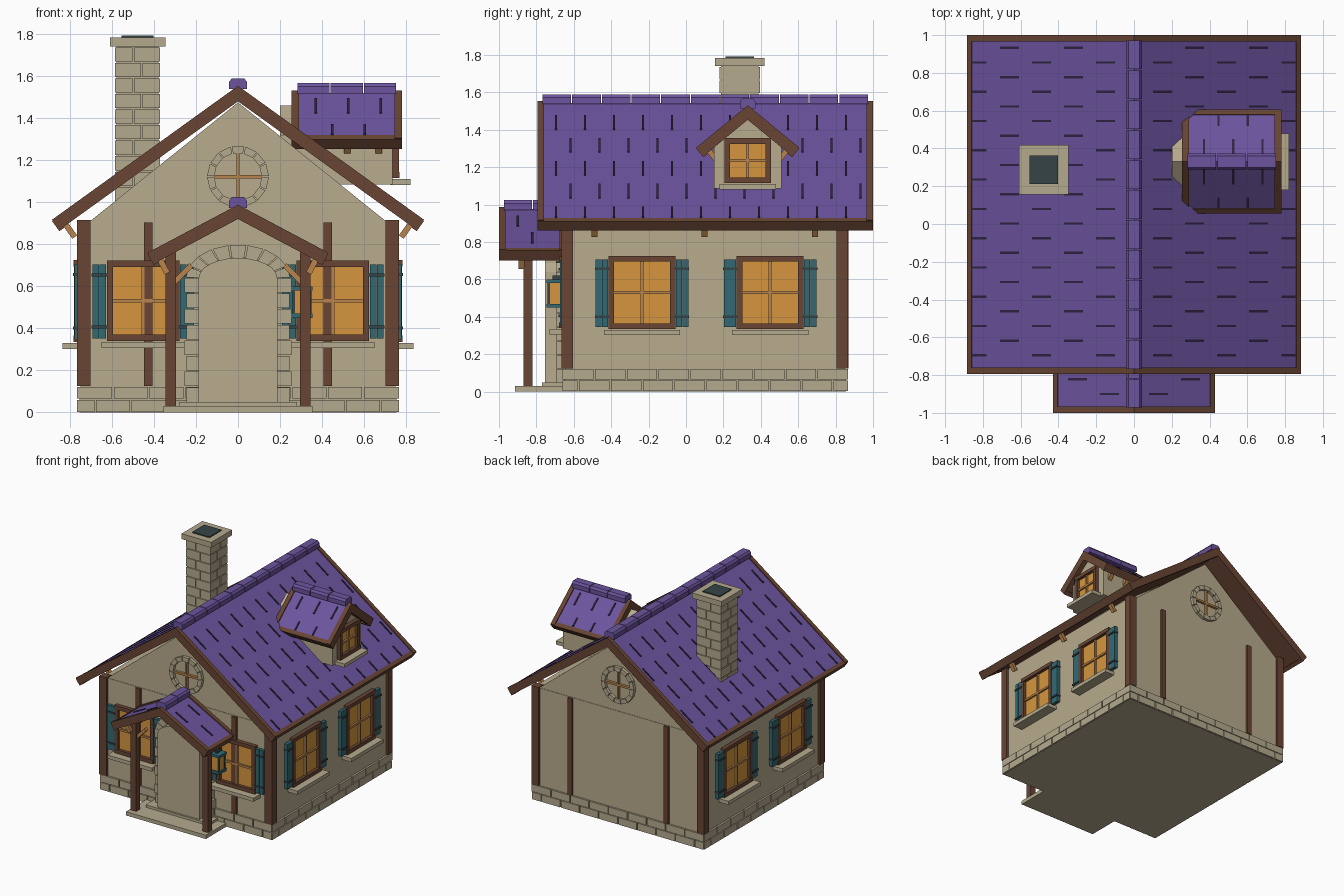
import bpy, bmesh, math
from mathutils import Matrix, Vector

if "Cube" in bpy.data.objects:
    bpy.data.objects.remove(bpy.data.objects["Cube"])

COLS = {"plaster": (184, 171, 141), "stone": (181, 170, 142), "purple_tile": (108, 84, 158),
        "tile_gap": (46, 36, 66), "dark_wood": (104, 69, 51), "light_wood": (184, 132, 76),
        "amber_glass": (214, 150, 62), "teal_paint": (50, 106, 116), "soot": (54, 68, 70)}
lin = lambda c: ((c / 255 + 0.055) / 1.055) ** 2.4
NAMES = list(COLS)
MATS = []
for n, c in COLS.items():
    m = bpy.data.materials.new(n)
    m.diffuse_color = (*[lin(v) for v in c], 1)
    m.use_nodes = True
    m.node_tree.nodes["Principled BSDF"].inputs["Base Color"].default_value = m.diffuse_color
    MATS.append(m)
ID = Matrix.Identity(4)


class Part:
    """Collects solids into one named object."""
    def __init__(self, name):
        self.name, self.bm = name, bmesh.new()

    def prism(self, pts, y0, y1, mat, M=ID, under=None):
        a = [self.bm.verts.new(M @ Vector((x, y0, z))) for x, z in pts]
        b = [self.bm.verts.new(M @ Vector((x, y1, z))) for x, z in pts]
        n = len(pts)
        faces = [self.bm.faces.new(a), self.bm.faces.new(b[::-1])]
        faces += [self.bm.faces.new((a[i], b[i], b[(i + 1) % n], a[(i + 1) % n])) for i in range(n)]
        bmesh.ops.recalc_face_normals(self.bm, faces=faces)
        for f in faces:
            f.normal_update()
            f.material_index = NAMES.index(under if under and f.normal.z < -0.1 else mat)

    def box(self, x0, x1, y0, y1, z0, z1, mat, M=ID):
        self.prism([(x0, z0), (x1, z0), (x1, z1), (x0, z1)], y0, y1, mat, M)

    def done(self):
        me = bpy.data.meshes.new(self.name)
        for m in MATS:
            me.materials.append(m)
        self.bm.to_mesh(me)
        self.bm.free()
        bpy.context.collection.objects.link(bpy.data.objects.new(self.name, me))


def place(x, y, z, deg=0):
    return Matrix.Translation((x, y, z)) @ Matrix.Rotation(math.radians(deg), 4, 'Z')


def gable_roof(name, half, y0, y1, peak, slope, first, tails, M=ID):
    ang = math.atan(slope)
    sn, cs = math.sin(ang), math.cos(ang)

    def chevron(h, zp, t):
        e = zp - slope * h
        return [(0, zp), (h, e), (h - t * sn, e - t * cs), (0, zp - t / cs),
                (-h + t * sn, e - t * cs), (-h, e)]
    p = Part(name)
    p.prism(chevron(half - 0.012, peak - 0.004, 0.045), y0 + 0.01, y1 - 0.01,
            "purple_tile", M, under="dark_wood")
    # gable boards at both ends
    for a in (y0, y1 - 0.035):
        p.prism(chevron(half, peak + 0.006, 0.06), a, a + 0.035, "dark_wood", M)
    top = lambda x, d=0: peak - slope * x + d
    for s in (1, -1):
        # eave boards
        xa = half - 0.025
        p.prism([(s * half, top(half)), (s * (half - 0.06 * sn), top(half) - 0.06 * cs),
                 (s * (xa - 0.06 * sn), top(xa) - 0.06 * cs), (s * xa, top(xa))],
                y0, y1, "dark_wood", M)
        # gaps between staggered tiles
        k, x = 0, first
        while x < half - 0.03:
            xs, xe = max(0.04, x - 0.05), min(half - 0.03, x + 0.05)
            y = y0 + 0.1 + 0.0775 * (k % 2)
            while y < y1 - 0.05:
                p.prism([(s * xs, top(xs, -0.005)), (s * xe, top(xe, -0.005)),
                         (s * xe, top(xe, 0.003)), (s * xs, top(xs, 0.003))],
                        y - 0.006, y + 0.006, "tile_gap", M)
                y += 0.155
            k, x = k + 1, x + 0.17
        # rafter tails square to the slope
        for y in tails:
            x, d, w = half - 0.035, 0.125, 0.014
            pts = [(x + a * cs - b * sn, top(x) - a * sn - b * cs)
                   for a, b in ((-w, 0.05), (w, 0.05), (w, d), (-w, d))]
            p.prism([(s * a, b) for a, b in pts], y - 0.016, y + 0.016, "light_wood", M)
    # ridge caps
    n = max(2, round((y1 - y0 - 0.04) / 0.157))
    step = (y1 - y0 - 0.05) / n
    for i in range(n):
        a = y0 + 0.025 + i * step
        p.prism([(-0.042, peak - 0.01), (0.042, peak - 0.01), (0.042, peak + 0.025),
                 (0.03, peak + 0.042), (-0.03, peak + 0.042), (-0.042, peak + 0.025)],
                a + 0.003, a + step - 0.003, "purple_tile", M)
    p.done()


def window(name, M, w, h, shutters=True):
    p = Part(name)
    a, f = w / 2, 0.03
    p.box(-a + f, a - f, -0.008, 0.01, f, h - f, "amber_glass", M)
    for s in (-1, 1):
        x0, x1 = sorted((s * a, s * (a - f)))
        p.box(x0, x1, -0.03, 0.01, 0, h, "dark_wood", M)
    for z in (0, h - f):
        p.box(-a, a, -0.033, 0.01, z, z + f, "dark_wood", M)
    p.box(-0.008, 0.008, -0.022, 0, f, h - f, "light_wood", M)
    p.box(-a + f, a - f, -0.022, 0, h / 2 - 0.008, h / 2 + 0.008, "light_wood", M)
    sw = a + 0.025
    p.box(-sw, sw, -0.085, 0.01, -0.033, -0.004, "stone", M)
    if shutters:
        for s in (-1, 1):
            for k in range(2):
                x0, x1 = sorted((s * (a + 0.003 + k * 0.034), s * (a + 0.035 + k * 0.034)))
                p.box(x0, x1, -0.028, 0, 0.012, h - 0.018, "teal_paint", M)
            x0, x1 = sorted((s * (a - 0.005), s * (a + 0.073)))
            for z in (0.06, h - 0.075):
                p.box(x0, x1, -0.036, 0, z, z + 0.013, "soot", M)
    p.done()


# plaster walls and gables
p = Part("walls")
p.box(-0.75, 0.75, -0.645, 0.85, 0.01, 0.905, "plaster")
p.prism([(-0.71, 0.905), (0.71, 0.905), (0, 1.475)], -0.642, 0.847, "plaster")
p.done()

# stone footing in two courses
p = Part("stone_footing")
p.box(-0.755, 0.755, -0.65, 0.855, 0, 0.122, "stone")
for row in range(2):
    z = 0.003 + row * 0.062
    for deg, length, off in ((0, 1.53, 0.66), (180, 1.53, 0.865), (90, 1.525, 0.765), (-90, 1.525, 0.765)):
        M = place(0, 0.1025 if abs(deg) == 90 else 0, 0, deg)
        cuts = [-length / 2] + [-length / 2 + 0.17 * (i + 0.5 + 0.5 * row) for i in range(9)] + [length / 2]
        for a, b in zip(cuts, cuts[1:]):
            if b - a > 0.02:
                p.box(a + 0.004, b - 0.004, -off, -off + 0.03, z, z + 0.057, "stone", M)
p.done()

# timber corner posts and studs
p = Part("timber_frame")
for s in (-1, 1):
    for y in (-0.665, 0.805):
        x0, x1 = sorted((s * 0.703, s * 0.767))
        p.box(x0, x1, y, y + 0.062, 0.125, 0.915, "dark_wood")
    for y in (-0.663, 0.84):
        p.box(s * 0.427 - 0.02, s * 0.427 + 0.02, y, y + 0.028, 0.125, 0.903, "dark_wood")
p.done()

gable_roof("main_roof", 0.885, -0.795, 1.0, 1.548, 0.72, 0.15, (-0.49, 0.1, 0.69))
gable_roof("porch_roof", 0.43, -1.0, -0.64, 0.982, 0.53, 0.13, (-0.88,))
DM = place(0, 0.33, 0, 90)
gable_roof("dormer_roof", 0.275, -0.78, -0.255, 1.525, 0.82, 0.07, (-0.67, -0.52), DM)

# windows on the front and both sides
for s, side in ((-1, "left"), (1, "right")):
    window("front_window_" + side, place(s * 0.452, -0.645, 0.34), 0.345, 0.382)
    for y, tag in ((-0.235, "front"), (0.45, "back")):
        window(f"{side}_window_{tag}", place(s * 0.75, y, 0.335, s * 90), 0.358, 0.39)

# dormer body and window
p = Part("dormer_walls")
p.prism([(-0.18, 1.085), (0.18, 1.085), (0.18, 1.32), (0, 1.46), (-0.18, 1.32)],
        -0.735, -0.2, "plaster", DM)
p.done()
window("dormer_window", place(0.735, 0.33, 1.115, 90), 0.25, 0.24, False)


def arc_stone(p, cx, cz, ri, ro, a0, a1, y0, y1, M=ID):
    pts = [(cx + r[0] * math.cos(a), cz + r[1] * math.sin(a))
           for r, a in ((ri, a0), (ro, a0), (ro, a1), (ri, a1))]
    p.prism(pts, y0, y1, "stone", M)


# round gable windows front and back
for M, name in ((place(0, -0.642, 0), "round_window_front"), (place(0, 0.847, 0, 180), "round_window_back")):
    p = Part(name)
    for i in range(14):
        a = 2 * math.pi * i / 14
        arc_stone(p, 0, 1.122, (0.113, 0.113), (0.147, 0.147), a + 0.02, a + 0.43, -0.025, 0, M)
    p.box(-0.008, 0.008, -0.02, 0, 1.01, 1.234, "light_wood", M)
    p.box(-0.112, 0.112, -0.02, 0, 1.114, 1.13, "light_wood", M)
    p.done()

# arched door slab with stone surround
p = Part("door_slab")
arch = [(0.187 * math.cos(math.pi * i / 12), 0.64 + 0.095 * math.sin(math.pi * i / 12)) for i in range(13)]
p.prism([(-0.187, 0.045), (0.187, 0.045)] + arch, -0.755, -0.64, "plaster")
p.done()
p = Part("door_surround")
for i in range(8):
    z = 0.05 + i * 0.0745
    for s in (-1, 1):
        x0, x1 = sorted((s * 0.187, s * (0.255 if i % 2 else 0.245)))
        p.box(x0, x1, -0.695, -0.64, z, z + 0.069, "stone")
for i in range(9):
    a = math.pi * i / 9
    arc_stone(p, 0, 0.64, (0.187, 0.095), (0.248, 0.158), a + 0.015, a + math.pi / 9 - 0.015, -0.695, -0.64)
p.done()

# porch steps, posts and knee braces
p = Part("porch_steps")
p.box(-0.355, 0.355, -0.915, -0.64, 0, 0.03, "stone")
p.box(-0.28, 0.28, -0.77, -0.64, 0.03, 0.05, "stone")
p.done()
p = Part("porch_frame")
for s in (-1, 1):
    p.box(s * 0.32 - 0.024, s * 0.32 + 0.024, -0.87, -0.82, 0.015, 0.76, "dark_wood")
    p.box(s * 0.32 - 0.02, s * 0.32 + 0.02, -0.865, -0.64, 0.715, 0.755, "dark_wood")
    pts = [(0.295, 0.61), (0.295, 0.645), (0.23, 0.71), (0.215, 0.69)]
    p.prism([(s * x, z) for x, z in pts], -0.86, -0.83, "light_wood")
p.done()

# wall lantern beside the door
p = Part("lantern")
p.box(0.265, 0.345, -0.735, -0.665, 0.47, 0.58, "amber_glass")
for x in (0.26, 0.338):
    for y in (-0.74, -0.672):
        p.box(x, x + 0.012, y, y + 0.012, 0.46, 0.59, "soot")
p.box(0.255, 0.355, -0.745, -0.655, 0.45, 0.47, "teal_paint")
p.box(0.255, 0.355, -0.745, -0.655, 0.58, 0.6, "teal_paint")
p.box(0.295, 0.315, -0.715, -0.64, 0.6, 0.62, "soot")
p.done()

# chimney of staggered blocks with cap and flue
p = Part("chimney")
cx, cy, r = -0.478, 0.287, 0.108
p.box(cx - r + 0.008, cx + r - 0.008, cy - r + 0.008, cy + r - 0.008, 0.95, 1.745, "stone")
for i in range(11):
    z, o = 0.93 + i * 0.074, (0.02 if i % 2 else -0.02)
    for x0, x1 in ((-r, o - 0.004), (o + 0.004, r)):
        for y0, y1 in ((-r, -o - 0.004), (-o + 0.004, r)):
            p.box(cx + x0, cx + x1, cy + y0, cy + y1, z, z + 0.067, "stone")
p.box(cx - 0.132, cx + 0.132, cy - 0.132, cy + 0.132, 1.742, 1.785, "stone")
p.box(cx - 0.076, cx + 0.076, cy - 0.076, cy + 0.076, 1.785, 1.793, "soot")
p.done()
